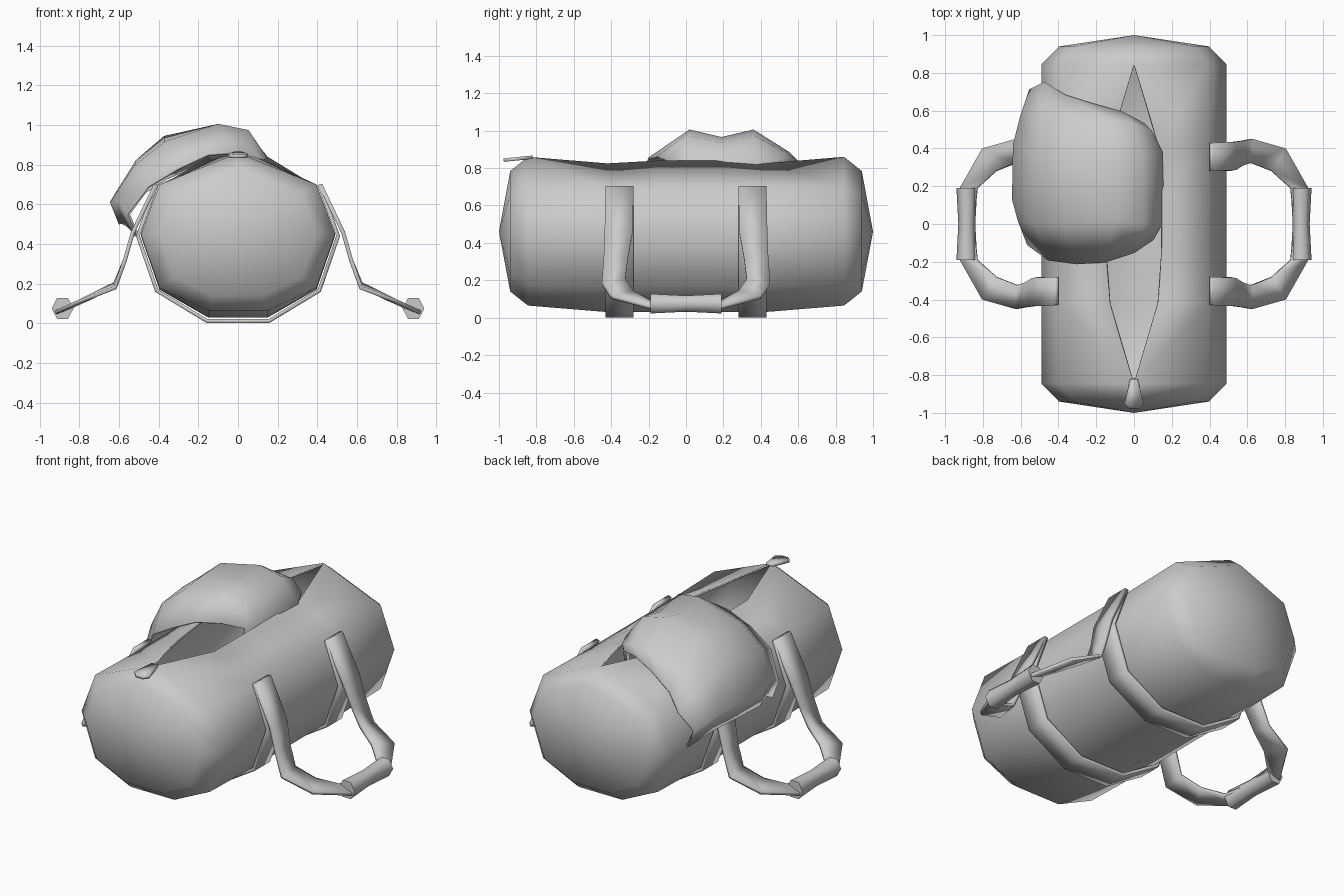
import bpy, bmesh, math

if "Cube" in bpy.data.objects:
    bpy.data.objects.remove(bpy.data.objects["Cube"])


def make(name, verts, faces, mirror=(False, False), thick=0, offset=0, angle=40):
    bm = bmesh.new()
    vs = [bm.verts.new(v) for v in verts]
    for f in faces:
        bm.faces.new([vs[i] for i in f])
    bmesh.ops.remove_doubles(bm, verts=bm.verts[:], dist=0.0005)
    bmesh.ops.recalc_face_normals(bm, faces=bm.faces[:])
    me = bpy.data.meshes.new(name)
    bm.to_mesh(me)
    bm.free()
    ob = bpy.data.objects.new(name, me)
    bpy.context.collection.objects.link(ob)
    if any(mirror):
        m = ob.modifiers.new("mirror", 'MIRROR')
        m.use_axis = (mirror[0], mirror[1], False)
        m.merge_threshold = 0.001
    if thick:
        s = ob.modifiers.new("thickness", 'SOLIDIFY')
        s.thickness = thick
        s.offset = offset
    bpy.ops.object.select_all(action='DESELECT')
    ob.select_set(True)
    bpy.context.view_layer.objects.active = ob
    bpy.ops.object.shade_smooth_by_angle(angle=math.radians(angle))
    return ob


def grid(rows, cols, closed=False):
    n = cols if closed else cols - 1
    return [(r * cols + c, r * cols + (c + 1) % cols,
             (r + 1) * cols + (c + 1) % cols, (r + 1) * cols + c)
            for r in range(rows - 1) for c in range(n)]


def strip(name, pairs, **kw):
    return make(name, [p for pair in pairs for p in pair], grid(len(pairs), 2), **kw)


# Bag body: half shell lofted along y, open slit along the top
mid = [(.396, .69), (.49, .44), (.396, .17), (.151, .03), (0, .03)]
end = [(0, .86), (.396, .70), (.49, .45), (.396, .18), (.151, .065), (0, .065)]
cap = [(x * .81, .46 + (z - .46) * .81) for x, z in end]
rings = [(-.94, cap), (-.845, end)]
for y, w, z in [(-.42, .13, .825), (-.15, .15, .84), (.15, .15, .84), (.42, .13, .825)]:
    rings.append((y, [(w, z)] + mid))
rings += [(.845, end), (.94, cap)]
verts = [(x, y, z) for y, prof in rings for x, z in prof]
faces = grid(len(rings), 6)
for pole, start in ((-1, 0), (1, (len(rings) - 1) * 6)):
    verts.append((0, pole, .46))
    faces += [(start + c, start + c + 1, len(verts) - 1) for c in range(5)]
make("bag_body", verts, faces, mirror=(True, False), thick=.012, offset=-1, angle=50)

# Bands wrapped under the body
path = [(.41, .70), (.505, .44), (.41, .165), (.155, .011), (0, .011)]
strip("body_band", [((x, .28, z), (x, .43, z)) for x, z in path],
      mirror=(True, True), thick=.02)

# Drooping handle straps (inner edge, outer edge)
strip("handle_strap", [
    ((.415, .28, .70), (.415, .43, .70)),
    ((.53, .285, .46), (.53, .435, .46)),
    ((.57, .31, .32), (.57, .44, .32)),
    ((.62, .325, .20), (.62, .45, .18)),
    ((.73, .28, .135), (.80, .40, .11)),
    ((.83, .19, .09), (.92, .19, .055)),
    ((.85, 0, .08), (.92, 0, .065))], mirror=(True, True), thick=.02)

# Hexagonal grips, sagging slightly in the middle
gv = []
for y, r in ((-.19, .055), (0, .045), (.19, .055)):
    gv += [(.885 + r * math.cos(k * math.pi / 3), y, .075 + 1.1 * r * math.sin(k * math.pi / 3))
           for k in range(6)]
make("handle_grip", gv, grid(3, 6, True) + [range(6), range(12, 18)],
     mirror=(True, False), angle=65)

# Cloth bulging out of the opening and hanging over the left side
rows = [
    [(.10, -.08, .83), (0, -.15, .86), (-.15, -.20, .85), (-.30, -.21, .78), (-.45, -.19, .69), (-.56, -.11, .55)],
    [(.145, 0, .83), (.05, 0, .97), (-.10, .02, 1.0), (-.37, 0, .91), (-.52, 0, .79), (-.61, .02, .62)],
    [(.15, .20, .83), (.05, .19, .93), (-.10, .19, .96), (-.37, .19, .93), (-.51, .19, .82), (-.64, .13, .61)],
    [(.145, .38, .83), (.04, .36, .97), (-.10, .36, 1.0), (-.37, .36, .94), (-.51, .36, .82), (-.635, .42, .62)],
    [(.09, .49, .84), (0, .53, .88), (-.13, .55, .88), (-.36, .55, .83), (-.49, .56, .75), (-.60, .56, .60)],
    [(.05, .53, .82), (-.06, .59, .84), (-.20, .63, .80), (-.36, .68, .73), (-.47, .75, .66), (-.55, .71, .55)]]
cv = []
for r in rows:
    a, b = r[0], r[-1]
    cv += [(a[0] - .03, a[1], a[2] - .22)] + r + [(b[0] + .045, b[1], b[2] - .11)]
make("draped_cloth", cv, grid(6, 8), thick=.012, angle=60)

# Zip pull tag at the front end of the opening
tag = [(-.02, -.82), (.02, -.82), (.05, -.95), (.025, -.975), (-.025, -.975), (-.05, -.95)]
make("zip_pull", [(x, y, .85 + .1 * (y + .9)) for x, y in tag], [range(6)], thick=.018)
